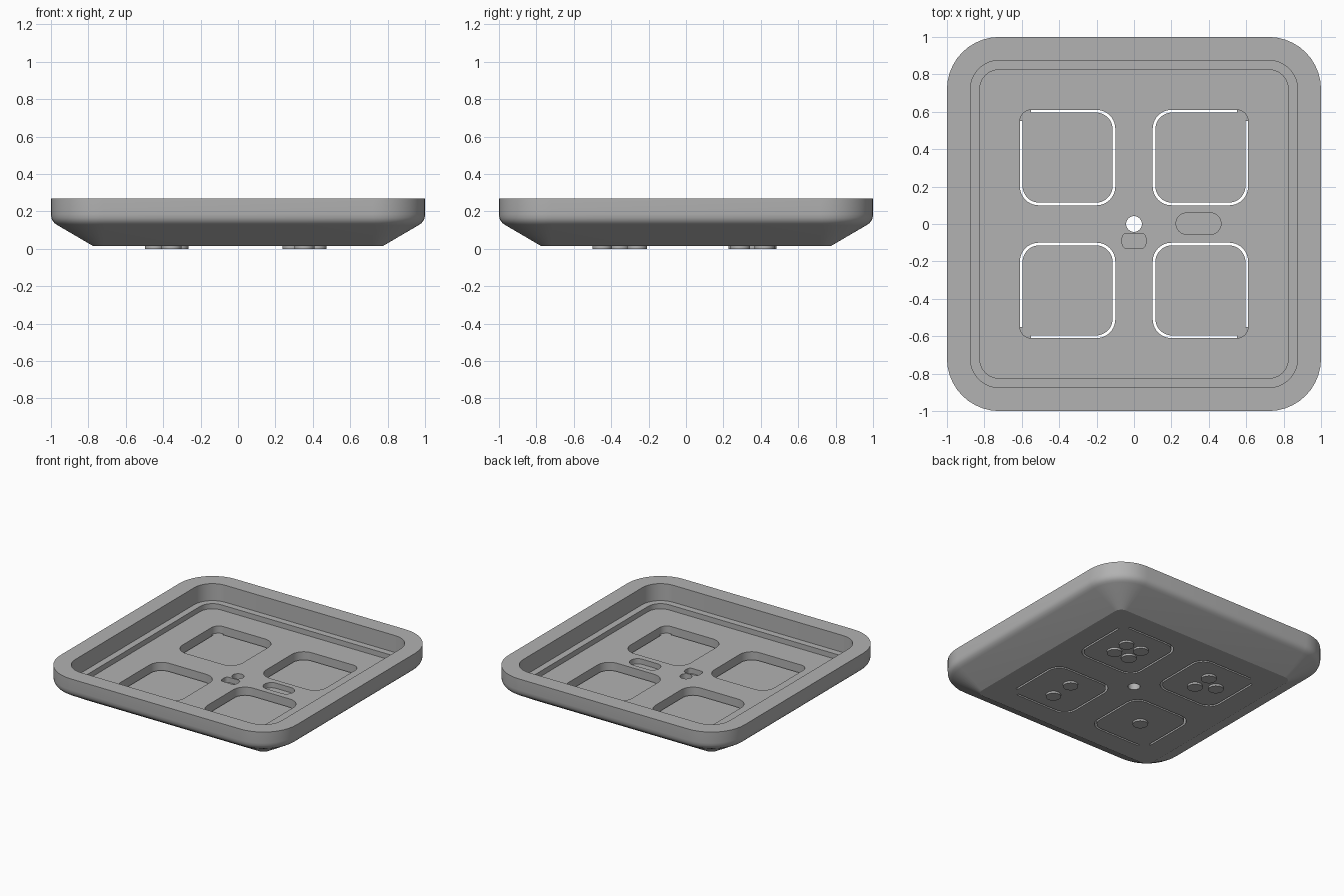
import bpy, bmesh
from math import sin, cos, pi

if "Cube" in bpy.data.objects:
    bpy.data.objects.remove(bpy.data.objects["Cube"], do_unlink=True)

GREY = (0.445, 0.445, 0.445, 1)
grey = bpy.data.materials.new("plain_grey")
grey.use_nodes = True
grey.diffuse_color = GREY
grey.node_tree.nodes["Principled BSDF"].inputs["Base Color"].default_value = GREY

BASE = 0.015          # underside of the tray
POCKET, HALF = 0.355, 0.255   # key centre and half size
QUADS = [(1, 1), (-1, 1), (-1, -1), (1, -1)]


def arc(cx, cy, r, start, seg=10):
    return [(cx + r * cos(start + pi / 2 * i / seg), cy + r * sin(start + pi / 2 * i / seg))
            for i in range(seg + 1)]


def rounded(hx, hy, radii, cx=0, cy=0):
    """Rounded rectangle outline, one radius per quadrant."""
    pts = []
    for k, ((sx, sy), r) in enumerate(zip(QUADS, radii)):
        pts += arc(cx + sx * (hx - r), cy + sy * (hy - r), r, k * pi / 2)
    return pts


def loft(bm, rings):
    """Skin a stack of equal outlines and cap both ends."""
    loops = [[bm.verts.new((x, y, z)) for x, y in pts] for pts, z in rings]
    for a, b in zip(loops, loops[1:]):
        for i in range(len(a)):
            j = (i + 1) % len(a)
            bm.faces.new((a[i], a[j], b[j], b[i]))
    bm.faces.new(loops[0][::-1])
    bm.faces.new(loops[-1])


def prism(bm, pts, z0, z1):
    loft(bm, [(pts, z0), (pts, z1)])


def finish(bm, name):
    bmesh.ops.remove_doubles(bm, verts=bm.verts, dist=1e-5)
    bmesh.ops.recalc_face_normals(bm, faces=bm.faces)
    mesh = bpy.data.meshes.new(name)
    bm.to_mesh(mesh)
    bm.free()
    mesh.materials.append(grey)
    ob = bpy.data.objects.new(name, mesh)
    bpy.context.collection.objects.link(ob)
    return ob


def activate(ob):
    bpy.ops.object.select_all(action='DESELECT')
    ob.select_set(True)
    bpy.context.view_layer.objects.active = ob


# Tray shell: outside going up, over the rim, down past the ledge to the floor
profile = [(0.775, BASE), (0.965, 0.126), (0.98, 0.136), (0.991, 0.149), (0.998, 0.165),
           (1.0, 0.185), (1.0, 0.27), (0.875, 0.27), (0.875, 0.14), (0.825, 0.14), (0.825, 0.1)]
bm = bmesh.new()
loft(bm, [(rounded(h, h, [h - 0.72] * 4), z) for h, z in profile])
tray = finish(bm, "tray")

# Openings: four key wells, centre hole and two shallow pockets
bm = bmesh.new()
well = rounded(HALF, HALF, [0.06, 0.1, 0.1, 0.1], POCKET, POCKET)
for sx, sy in QUADS:
    prism(bm, [(sx * x, sy * y) for x, y in well], -0.1, 0.2)
prism(bm, rounded(0.042, 0.042, [0.042] * 4), -0.1, 0.2)
prism(bm, rounded(0.12, 0.057, [0.056] * 4, 0.345, 0.002), 0.06, 0.2)
prism(bm, rounded(0.063, 0.04, [0.025] * 4, 0, -0.09), 0.06, 0.2)
cutter = finish(bm, "opening_cutter")
cutter.hide_render = True

activate(tray)
mod = tray.modifiers.new("openings", 'BOOLEAN')
mod.operation = 'DIFFERENCE'
mod.solver = 'EXACT'
mod.object = cutter
bpy.ops.object.modifier_apply(modifier=mod.name)
bpy.data.objects.remove(cutter, do_unlink=True)

# Flexing keys: slit all round except the hinge at the outer corner
inner, hinge = HALF - 0.014, HALF - 0.06
plate = [(inner, hinge)] + arc(hinge, hinge, 0.06, 0) + [(hinge, inner)]
plate += rounded(inner, inner, [0.09] * 4)[11:]
dots = {
    "back_left": (1, 1, [(a, b) for a in (-0.065, 0.065) for b in (-0.065, 0.065)]),
    "back_right": (-1, 1, [(0.037, 0.075), (0.037, -0.075), (-0.09, 0)]),
    "front_left": (1, -1, [(0, 0.093), (0, -0.093)]),
    "front_right": (-1, -1, [(0, 0)]),
}
parts = [tray]
for name, (sx, sy, spots) in dots.items():
    cx, cy = sx * POCKET, sy * POCKET
    bm = bmesh.new()
    prism(bm, [(cx + sx * x, cy + sy * y) for x, y in plate], BASE, 0.045)
    parts.append(finish(bm, name + "_key"))
    # Raised counting dots under the key
    bm = bmesh.new()
    for x, y in spots:
        prism(bm, rounded(0.053, 0.053, [0.053] * 4, cx + x, cy + y), 0, BASE + 0.005)
    parts.append(finish(bm, name + "_dots"))

for ob in parts:
    activate(ob)
    bpy.ops.object.shade_smooth_by_angle(angle=pi / 6)
